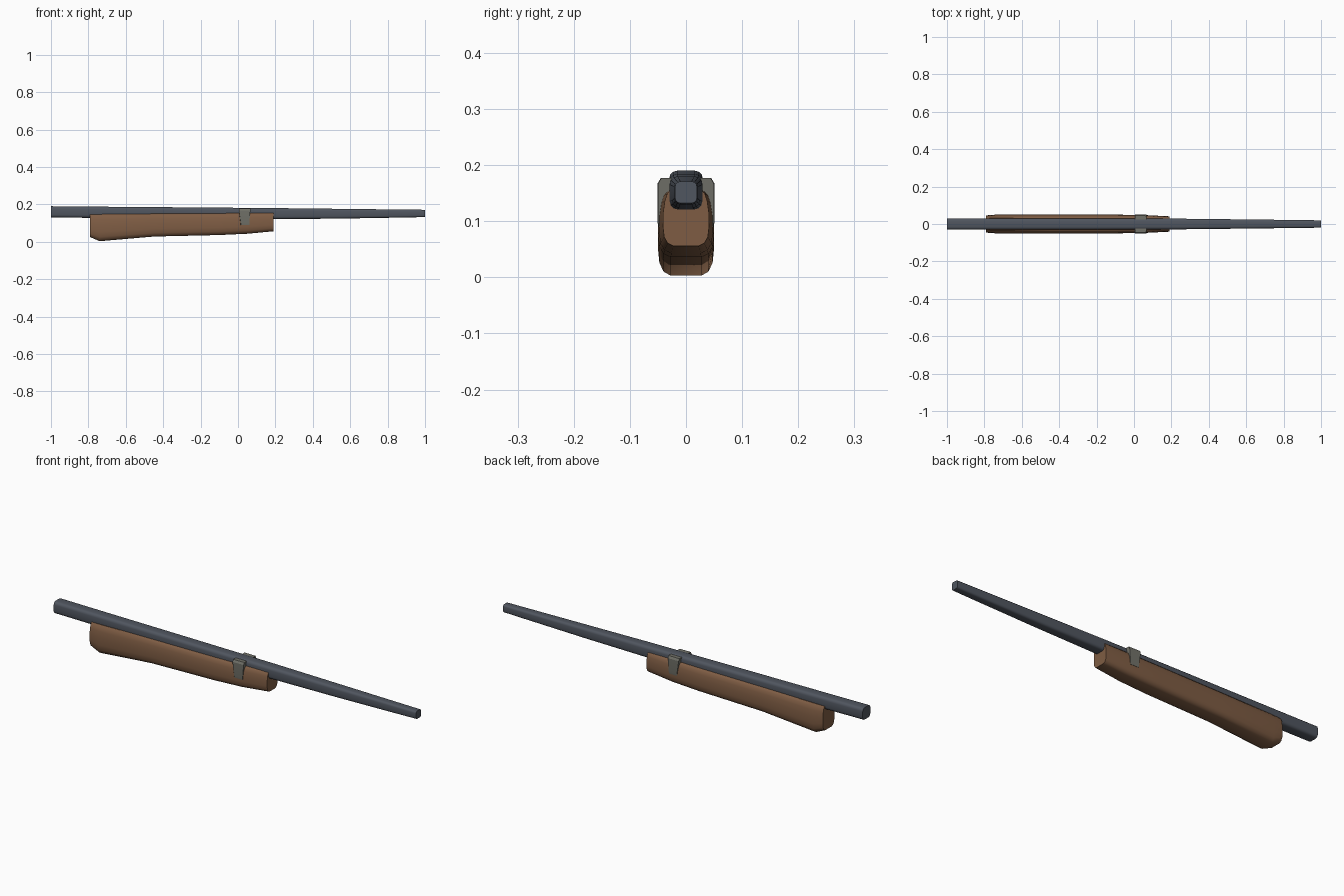
import bpy, bmesh, math

old = bpy.data.objects.get("Cube")
if old:
    bpy.data.objects.remove(old, do_unlink=True)


def material(name, rgb):
    m = bpy.data.materials.new(name)
    m.use_nodes = True
    colour = (*rgb, 1)
    m.diffuse_color = colour
    m.node_tree.nodes["Principled BSDF"].inputs["Base Color"].default_value = colour
    return m


steel = material("blued steel", (0.08, 0.092, 0.115))
wood = material("walnut wood", (0.21, 0.108, 0.057))
clip = material("grey clip metal", (0.165, 0.165, 0.14))


def loft(name, half, stations, mat, angle=40):
    """Skin a mirrored half section (bottom to top) along x.
    Each station is (x, half width, bottom z, top z)."""
    section = half + [(-y, z) for y, z in reversed(half)]
    bm = bmesh.new()
    rings = [[bm.verts.new((x, y * w, lo + z * (hi - lo))) for y, z in section]
             for x, w, lo, hi in stations]
    n = len(section)
    for a, b in zip(rings, rings[1:]):
        for i in range(n):
            j = (i + 1) % n
            bm.faces.new((a[i], a[j], b[j], b[i]))
    bm.faces.new(rings[0])
    bm.faces.new(rings[-1])
    bmesh.ops.recalc_face_normals(bm, faces=bm.faces)
    mesh = bpy.data.meshes.new(name)
    bm.to_mesh(mesh)
    bm.free()
    mesh.materials.append(mat)
    ob = bpy.data.objects.new(name, mesh)
    bpy.context.collection.objects.link(ob)
    bpy.ops.object.select_all(action="DESELECT")
    ob.select_set(True)
    bpy.context.view_layer.objects.active = ob
    bpy.ops.object.shade_smooth_by_angle(angle=math.radians(angle))
    return ob


def rounded_half(ry, rz, steps=3):
    """Right half of a unit rounded rectangle, bottom to top."""
    arc = [math.pi / 2 * i / steps for i in range(steps + 1)]
    low = [(1 - ry + ry * math.sin(a), rz - rz * math.cos(a)) for a in arc]
    return low + [(y, 1 - z) for y, z in reversed(low)]


# Long tapered barrel
loft("barrel", rounded_half(0.48, 0.24),
     [(-1, 0.03, 0.13, 0.19), (-0.79, 0.03, 0.128, 0.188),
      (-0.28, 0.03, 0.124, 0.184), (0.2, 0.029, 0.121, 0.18),
      (0.55, 0.025, 0.124, 0.176), (0.9, 0.021, 0.13, 0.172),
      (1, 0.0195, 0.132, 0.171)], steel)

# Wooden fore-end with a rounded belly and a chamfered rear
belly = [(0.55, 0), (0.8, 0.05), (0.95, 0.16), (1, 0.34),
         (0.99, 0.6), (0.92, 0.8), (0.82, 0.93), (0.65, 1)]
loft("fore_end", belly,
     [(-0.79, 0.046, 0.025, 0.146), (-0.74, 0.05, 0.003, 0.147),
      (-0.45, 0.05, 0.028, 0.15), (-0.1, 0.05, 0.036, 0.152),
      (0.05, 0.048, 0.043, 0.154), (0.19, 0.041, 0.056, 0.156)], wood, 45)

# Clip saddling the fore-end, narrower at the bottom
side = [(0.97, 0), (1, 0.12), (1, 0.88), (0.88, 1), (0.5, 1)]
band = loft("barrel_clip", side,
            [(0.005, 0.051, 0.09, 0.177), (0.066, 0.05, 0.09, 0.177)], clip, 30)
for v in band.data.vertices:
    if v.co.z < 0.12:
        v.co.x = 0.038 + (v.co.x - 0.036) * 0.75
